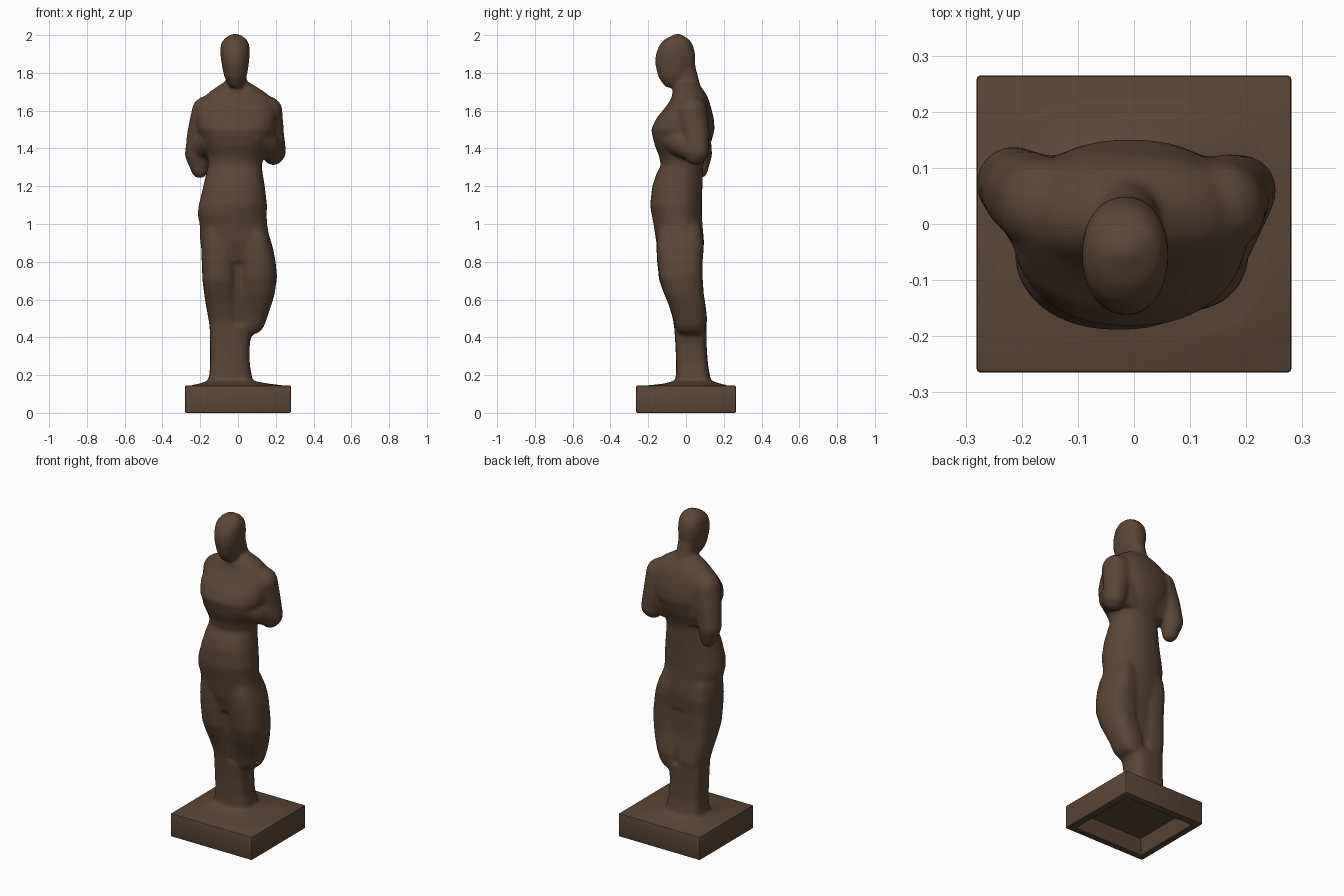
import bpy, bmesh
from math import cos, sin, pi, copysign
from mathutils import Vector, Matrix

bronze = bpy.data.materials.new("dark_bronze")
bronze.diffuse_color = (0.105, 0.06, 0.036, 1)


def finish(bm, name):
    bmesh.ops.recalc_face_normals(bm, faces=bm.faces)
    mesh = bpy.data.meshes.new(name)
    bm.to_mesh(mesh)
    bm.free()
    obj = bpy.data.objects.new(name, mesh)
    bpy.context.collection.objects.link(obj)
    mesh.materials.append(bronze)
    return obj


def loft(bm, sections, power=2.2, sides=40):
    """Closed body through rounded sections (z, x0, x1, y0, y1)."""
    rings = []
    for z, x0, x1, y0, y1 in sections:
        ring = []
        for i in range(sides):
            a = 2 * pi * i / sides
            c, s = cos(a), sin(a)
            ring.append(bm.verts.new((
                (x0 + x1) / 2 + (x1 - x0) / 2 * copysign(abs(c) ** (2 / power), c),
                (y0 + y1) / 2 + (y1 - y0) / 2 * copysign(abs(s) ** (2 / power), s), z)))
        rings.append(ring)
    for a, b in zip(rings, rings[1:]):
        for i in range(sides):
            j = (i + 1) % sides
            bm.faces.new((a[i], a[j], b[j], b[i]))
    bm.faces.new(rings[0][::-1])
    bm.faces.new(rings[-1])


def limb(bm, points, steps=8):
    """Chain of balls along points (x, y, z, radius)."""
    for p, q in zip(points, points[1:]):
        for k in range(steps + 1):
            x, y, z, r = Vector(p).lerp(Vector(q), k / steps)
            bmesh.ops.create_icosphere(bm, subdivisions=3, radius=r,
                                       matrix=Matrix.Translation((x, y, z)))


fig = bmesh.new()

# head and neck
loft(fig, [(1.722, -.035, .01, -.105, -.05), (1.74, -.052, .027, -.122, 0),
           (1.78, -.073, .046, -.148, .03), (1.85, -.087, .058, -.164, .05),
           (1.90, -.094, .062, -.160, .049), (1.95, -.092, .06, -.14, .036),
           (1.98, -.075, .045, -.11, .015), (1.997, -.05, .02, -.075, -.015),
           (2.008, -.03, .0, -.055, -.03)])
loft(fig, [(1.62, -.08, .065, -.08, .1), (1.72, -.066, .048, -.07, .08),
           (1.85, -.06, .04, -.06, .046)])

# torso
loft(fig, [(.8, -.17, .16, -.13, .085), (.9, -.2, .172, -.157, .096),
           (1.0, -.203, .154, -.172, .087), (1.05, -.214, .152, -.182, .084),
           (1.1, -.208, .154, -.19, .084), (1.2, -.184, .142, -.179, .087),
           (1.26, -.17, .132, -.159, .089), (1.31, -.158, .126, -.133, .09),
           (1.36, -.16, .138, -.143, .105), (1.42, -.185, .172, -.167, .13),
           (1.5, -.215, .2, -.185, .152), (1.56, -.22, .205, -.157, .147),
           (1.62, -.215, .202, -.107, .132), (1.66, -.195, .187, -.08, .12),
           (1.7, -.15, .14, -.068, .1), (1.735, -.1, .085, -.05, .07),
           (1.755, -.065, .05, -.03, .055)])

# broad upper back joining the arms
loft(fig, [(1.35, -.2, .18, .0, .095), (1.42, -.24, .22, -.02, .118),
           (1.5, -.245, .225, -.035, .128), (1.58, -.235, .22, -.04, .125),
           (1.645, -.2, .19, -.03, .11)], 2.8)

# arms: shoulder, elbow, forearm folded onto the chest
limb(fig, [(-.162, .035, 1.595, .084), (-.193, .055, 1.48, .077),
           (-.215, .072, 1.37, .067), (-.203, .072, 1.285, .044)])
limb(fig, [(-.205, .06, 1.4, .062), (-.145, -.02, 1.44, .072), (-.06, -.09, 1.475, .075)])
limb(fig, [(.152, .03, 1.595, .084), (.168, .05, 1.48, .076),
           (.191, .06, 1.385, .064), (.187, .05, 1.37, .059)])
limb(fig, [(.185, .05, 1.39, .066), (.14, -.025, 1.43, .075), (.07, -.09, 1.47, .076)])

# straight leg
loft(fig, [(.3, -.142, -.02, -.05, .1), (.42, -.145, .01, -.058, .105),
           (.5, -.157, .015, -.07, .112), (.58, -.172, .005, -.094, .102),
           (.63, -.179, -.004, -.116, .094), (.7, -.188, -.005, -.142, .088),
           (.8, -.192, -.006, -.153, .087), (.88, -.195, -.004, -.157, .094),
           (.97, -.19, -.01, -.15, .08), (1.05, -.16, -.03, -.11, .05)], 2.6)

# bent leg with overhanging shin
loft(fig, [(.412, .0, .075, -.03, .085), (.43, -.01, .117, -.045, .098),
           (.46, -.015, .139, -.058, .104), (.52, -.015, .159, -.073, .11),
           (.58, -.005, .18, -.095, .102), (.63, .004, .194, -.116, .094),
           (.72, .005, .207, -.142, .088), (.8, .005, .199, -.151, .088),
           (.87, .004, .186, -.155, .094), (.93, .003, .168, -.155, .09),
           (1.0, .01, .14, -.14, .07), (1.05, .03, .11, -.1, .04)], 2.6)

# mass filling the space between the legs
loft(fig, [(.4, -.08, .07, -.04, .09), (.55, -.09, .09, -.07, .095),
           (.65, -.1, .11, -.095, .08), (.8, -.1, .11, -.115, .078),
           (.95, -.1, .1, -.15, .08)], 3.2)

# joined lower legs and feet
loft(fig, [(.1, -.17, .09, -.07, .14), (.165, -.16, .08, -.059, .134),
           (.2, -.152, .072, -.053, .126), (.26, -.147, .062, -.052, .116),
           (.36, -.148, .062, -.056, .109), (.46, -.15, .075, -.063, .108)], 3.6)

# swelling of the ground around the feet
loft(fig, [(.11, -.265, .265, -.24, .24), (.142, -.265, .265, -.235, .235),
           (.155, -.205, .16, -.115, .18), (.168, -.165, .09, -.07, .142)], 3.6)

figure = finish(fig, "standing_figure")
remesh = figure.modifiers.new("fuse", 'REMESH')
remesh.mode = 'VOXEL'
remesh.voxel_size = 0.008
remesh.use_smooth_shade = True
smooth = figure.modifiers.new("soften", 'SMOOTH')
smooth.factor = 0.5
smooth.iterations = 18

# square plinth, hollow underneath
bm = bmesh.new()
bmesh.ops.create_cube(bm, size=1, matrix=Matrix.Translation((0, 0, .0725))
                      @ Matrix.Diagonal((.562, .53, .145, 1)))
bmesh.ops.bevel(bm, geom=bm.edges[:], offset=.008, segments=2, profile=.5, affect='EDGES')
bottom = min(bm.faces, key=lambda f: f.calc_center_median().z)
bmesh.ops.inset_region(bm, faces=[bottom], thickness=.05)
bmesh.ops.inset_region(bm, faces=[bottom], thickness=.03)
bmesh.ops.translate(bm, verts=bottom.verts[:], vec=(0, 0, .09))
plinth = finish(bm, "plinth")
bpy.context.view_layer.objects.active = plinth
plinth.select_set(True)
bpy.ops.object.shade_smooth_by_angle()
